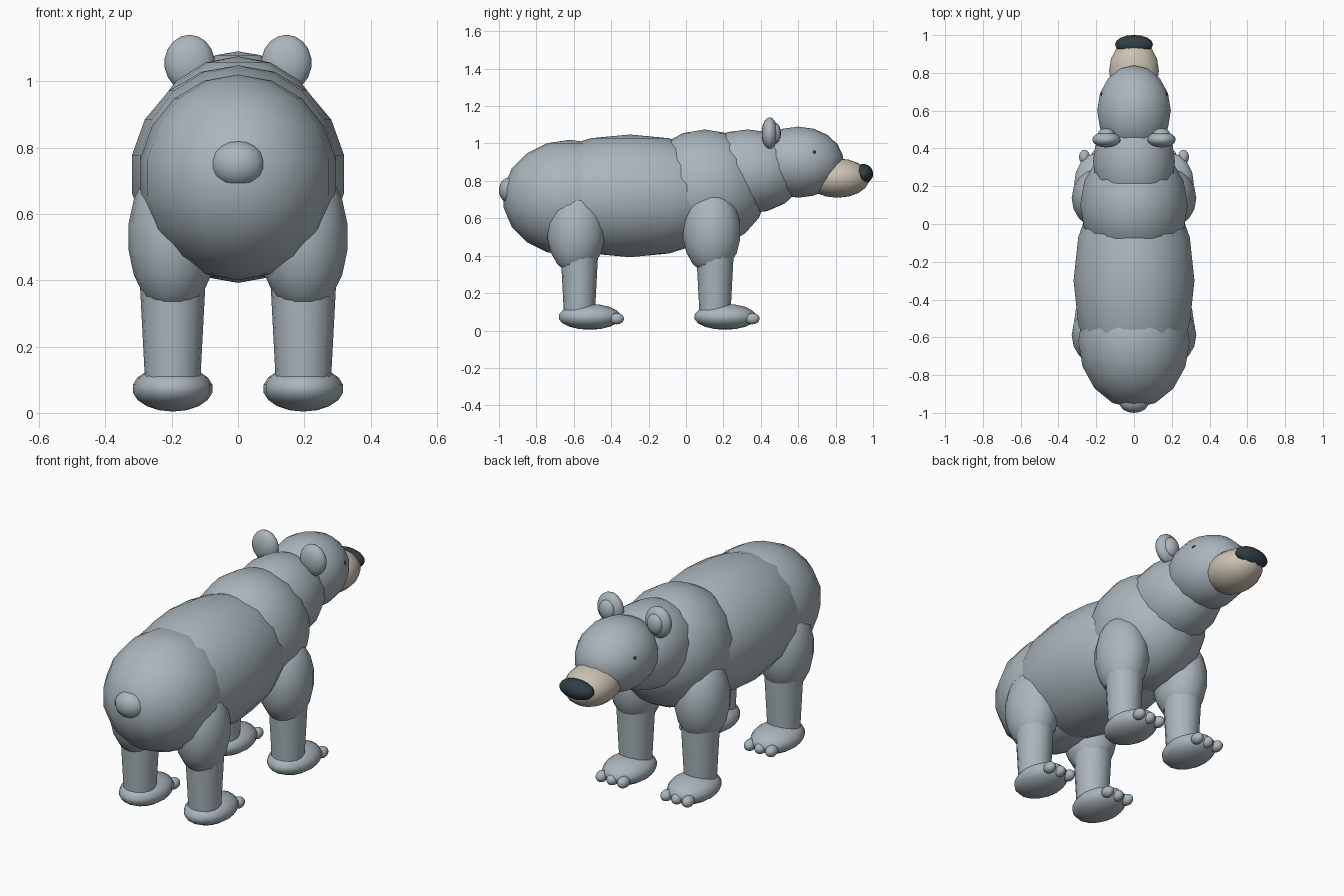
import bpy

if "Cube" in bpy.data.objects:
    bpy.data.objects.remove(bpy.data.objects["Cube"])


def material(name, rgb):
    mat = bpy.data.materials.new(name)
    mat.use_nodes = True
    colour = (*rgb, 1)
    mat.diffuse_color = colour
    mat.node_tree.nodes["Principled BSDF"].inputs["Base Color"].default_value = colour
    return mat


FUR = material("grey_fur", (0.40, 0.465, 0.505))
TAN = material("tan_muzzle", (0.60, 0.54, 0.44))
DARK = material("dark_nose", (0.03, 0.048, 0.058))


def finish(name, mat):
    obj = bpy.context.object
    obj.name = name
    bpy.ops.object.transform_apply(location=False, rotation=True, scale=True)
    obj.data.materials.append(mat)
    bpy.ops.object.shade_smooth_by_angle(angle=1.0)
    return obj


def blob(name, centre, radii, mat=FUR, tilt=0):
    """Low-poly ellipsoid, optionally pitched about x."""
    bpy.ops.mesh.primitive_uv_sphere_add(
        segments=16, ring_count=9, radius=1, location=centre, rotation=(tilt, 0, 0))
    rx, ry, rz = radii
    bpy.context.object.scale = (rx * 1.015, ry * 1.015, rz)
    return finish(name, mat)


# Torso, neck and tail
blob("rump", (0, -0.62, 0.71), (0.295, 0.355, 0.31))
blob("barrel", (0, -0.30, 0.72), (0.32, 0.60, 0.328))
blob("shoulders", (0, 0.10, 0.76), (0.285, 0.33, 0.315))
blob("neck", (0, 0.33, 0.85), (0.217, 0.30, 0.225))
blob("tail", (0, -0.94, 0.75), (0.08, 0.06, 0.07))

# Head
blob("head", (0, 0.60, 0.90), (0.195, 0.24, 0.19))
blob("muzzle", (0, 0.81, 0.815), (0.132, 0.17, 0.105), TAN)
blob("nose", (0, 0.95, 0.838), (0.10, 0.05, 0.052), DARK, 0.2)

for side, s in (("left", 1), ("right", -1)):
    # Ears and eyes
    blob(f"{side}_ear", (s * 0.146, 0.447, 1.055), (0.075, 0.042, 0.085))
    blob(f"{side}_inner_ear", (s * 0.146, 0.477, 1.055), (0.045, 0.03, 0.055))
    blob(f"{side}_eye", (s * 0.165, 0.685, 0.952), (0.012, 0.012, 0.012), DARK)

    # Legs, paws and toes
    x = s * 0.197
    for end, y in (("front", 0.155), ("hind", -0.57)):
        leg = f"{side}_{end}"
        blob(f"{leg}_upper_leg", (x, y - 0.018, 0.53), (0.133, 0.153, 0.23))
        bpy.ops.mesh.primitive_cone_add(
            vertices=16, radius1=0.083, radius2=0.102, depth=0.36, location=(x, y, 0.27))
        finish(f"{leg}_lower_leg", FUR)
        blob(f"{leg}_paw", (x, y + 0.055, 0.073), (0.12, 0.165, 0.069))
        for i in (-1, 0, 1):
            blob(f"{leg}_toe_{i + 2}", (x + i * 0.065, y + 0.2, 0.063),
                 (0.029, 0.038, 0.03))
